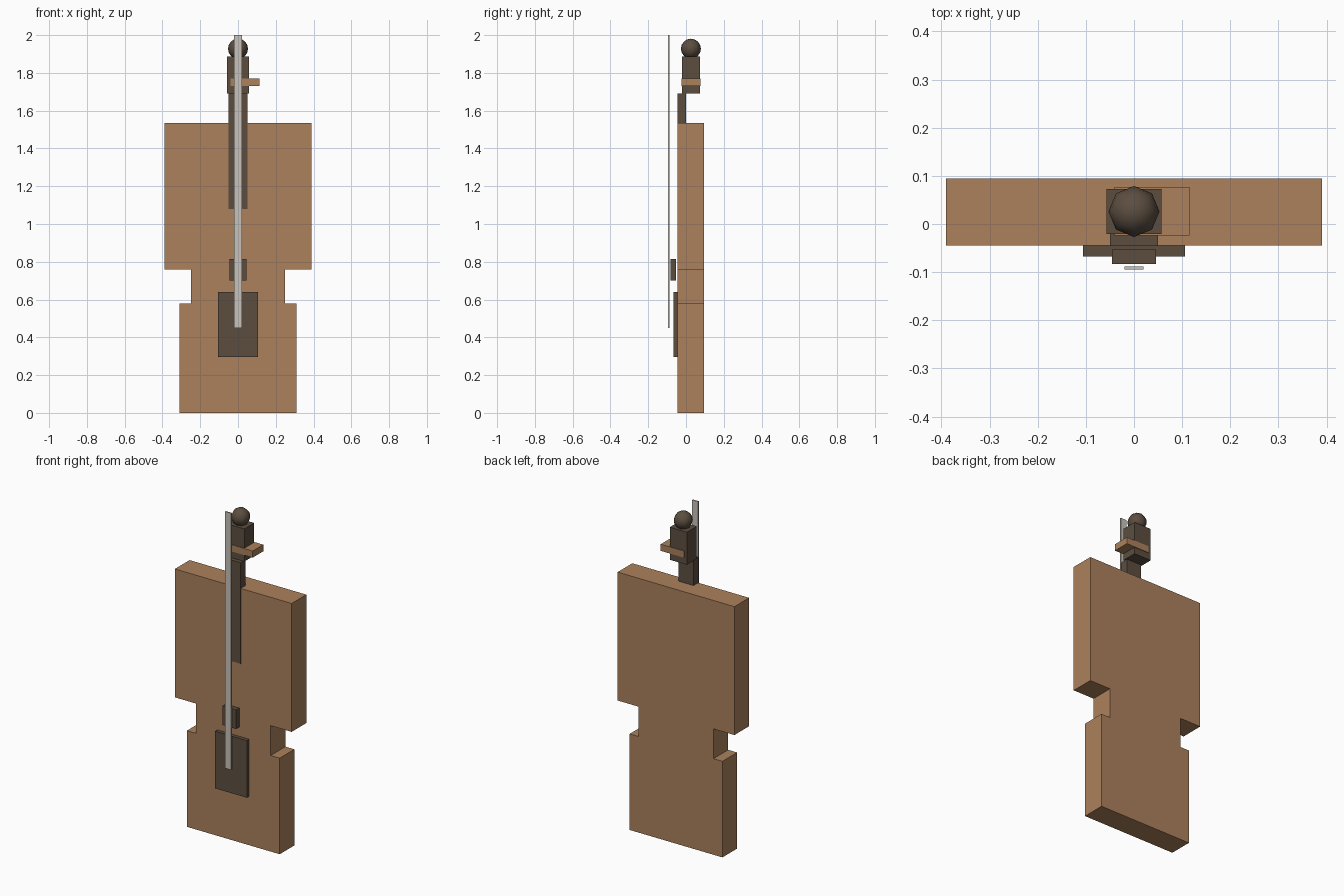
import bpy
import bmesh

if "Cube" in bpy.data.objects:
    bpy.data.objects.remove(bpy.data.objects["Cube"])


def material(name, rgb):
    m = bpy.data.materials.new(name)
    m.diffuse_color = (*rgb, 1.0)
    m.use_nodes = True
    m.node_tree.nodes["Principled BSDF"].inputs["Base Color"].default_value = m.diffuse_color
    return m


WOOD = material("warm_wood", (0.413, 0.22, 0.107))
DARK = material("dark_wood", (0.107, 0.076, 0.051))
STRING = material("string_grey", (0.58, 0.55, 0.50))


def finish(name, bm, mat):
    bmesh.ops.recalc_face_normals(bm, faces=bm.faces)
    me = bpy.data.meshes.new(name)
    bm.to_mesh(me)
    bm.free()
    me.materials.append(mat)
    ob = bpy.data.objects.new(name, me)
    bpy.context.collection.objects.link(ob)
    return ob


def box(name, x, y, z, mat):
    """Box from (min, max) ranges on each axis."""
    bm = bmesh.new()
    bmesh.ops.create_cube(bm, size=1)
    for v in bm.verts:
        v.co = [(r[0] + r[1]) / 2 + c * (r[1] - r[0])
                for r, c in zip((x, y, z), v.co)]
    return finish(name, bm, mat)


# Body: stepped outline with a waist, mirrored and extruded in depth
half = [(0.31, 0), (0.31, 0.58), (0.25, 0.58), (0.25, 0.76),
        (0.39, 0.76), (0.39, 1.535)]
outline = half + [(-x, z) for x, z in reversed(half)]
bm = bmesh.new()
face = bm.faces.new([bm.verts.new((x, -0.045, z)) for x, z in outline])
ext = bmesh.ops.extrude_face_region(bm, geom=[face])
bmesh.ops.translate(bm, vec=(0, 0.14, 0),
                    verts=[g for g in ext["geom"] if isinstance(g, bmesh.types.BMVert)])
finish("body", bm, WOOD)

# Neck (running down into the body front), peg box and peg
box("neck", (-0.05, 0.05), (-0.0455, 0.0), (1.08, 1.69), DARK)
box("peg_box", (-0.057, 0.057), (-0.021, 0.073), (1.69, 1.887), DARK)
box("peg", (-0.04, 0.115), (-0.024, 0.077), (1.73, 1.77), WOOD)

# Tailpiece, bridge and the flat string band
box("tailpiece", (-0.106, 0.106), (-0.067, -0.045), (0.295, 0.64), DARK)
box("bridge", (-0.046, 0.046), (-0.083, -0.053), (0.70, 0.815), DARK)
box("strings", (-0.02, 0.02), (-0.095, -0.088), (0.45, 2.0), STRING)

# Scroll: eight-sided ball on top of the peg box
bm = bmesh.new()
bmesh.ops.create_uvsphere(bm, u_segments=8, v_segments=8, radius=0.053)
bmesh.ops.translate(bm, vec=(0, 0.026, 1.928), verts=bm.verts)
for f in bm.faces:
    f.smooth = True
finish("scroll", bm, DARK)
